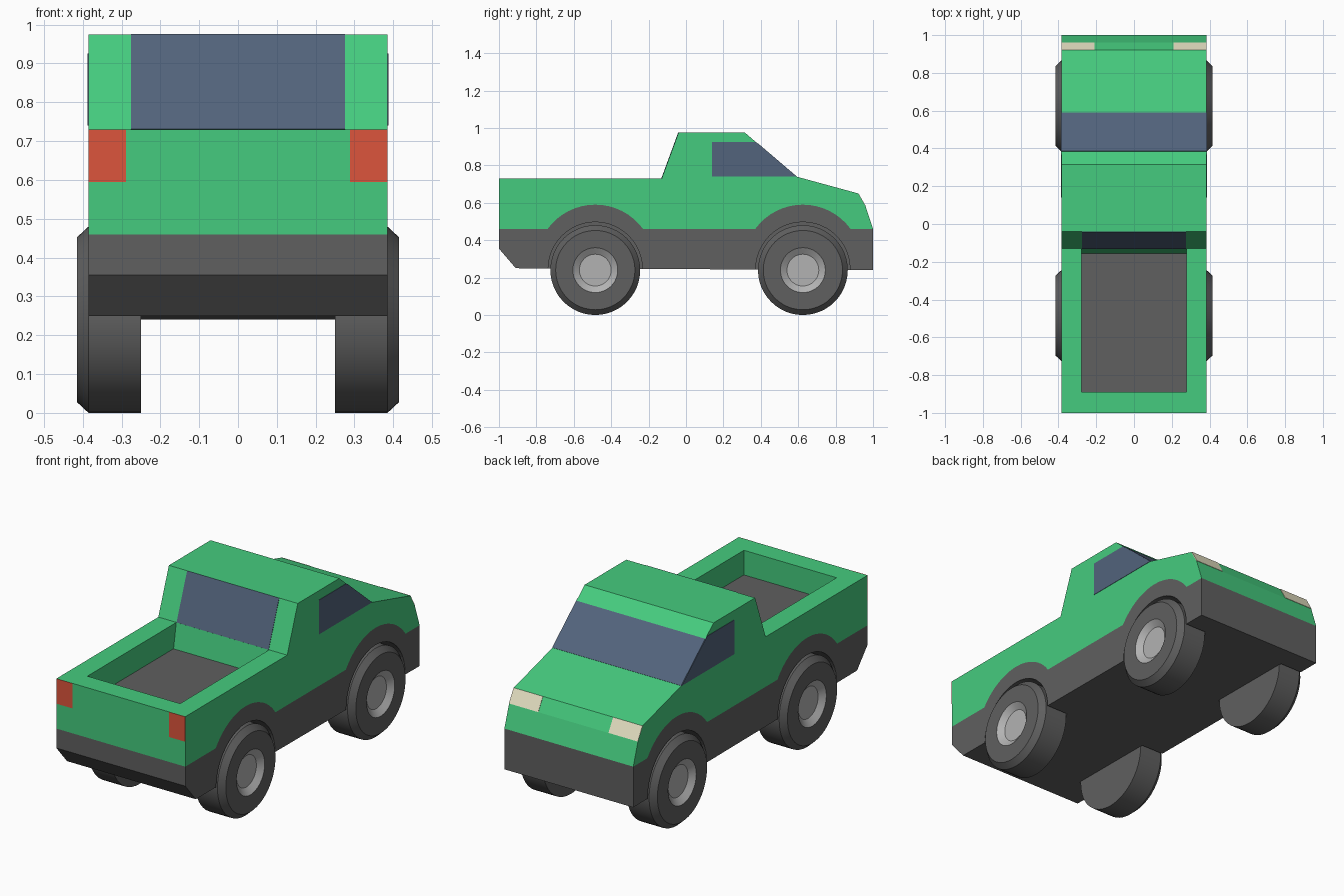
import bpy, bmesh, math
from mathutils import Vector

if "Cube" in bpy.data.objects:
    bpy.data.objects.remove(bpy.data.objects["Cube"])

W = 0.385                      # half width of the body
AXLES = (0.625, -0.485)        # front and rear axle positions


def material(name, color):
    m = bpy.data.materials.new(name)
    m.diffuse_color = (*color, 1)
    m.use_nodes = True
    m.node_tree.nodes["Principled BSDF"].inputs["Base Color"].default_value = m.diffuse_color
    return m


GREEN = material("green paint", (0.06, 0.60, 0.21))
DARK = material("dark grey", (0.115, 0.115, 0.115))
GLASS = material("glass", (0.085, 0.125, 0.20))
RED = material("tail red", (0.72, 0.09, 0.045))
CREAM = material("lamp cream", (0.80, 0.76, 0.55))
METAL = material("rim grey", (0.45, 0.45, 0.45))


def finish(name, bm, mat):
    bmesh.ops.recalc_face_normals(bm, faces=bm.faces)
    me = bpy.data.meshes.new(name)
    bm.to_mesh(me)
    bm.free()
    ob = bpy.data.objects.new(name, me)
    bpy.context.collection.objects.link(ob)
    if mat:
        me.materials.append(mat)
    return ob


def prism(name, profile, x0, x1, mat=None):
    """Extrude a (y, z) outline from x0 to x1."""
    bm = bmesh.new()
    face = bm.faces.new([bm.verts.new((x0, y, z)) for y, z in profile])
    ext = bmesh.ops.extrude_face_region(bm, geom=[face])["geom"]
    bmesh.ops.translate(bm, vec=(x1 - x0, 0, 0),
                        verts=[v for v in ext if isinstance(v, bmesh.types.BMVert)])
    return finish(name, bm, mat)


def panel(name, a, b, x0, x1, mat):
    """Thin plate lying just proud of the body edge from a to b in (y, z)."""
    d = (Vector(b) - Vector(a)).normalized()
    n = Vector((-d.y, d.x)) * 0.002
    pts = [Vector(a) - n, Vector(b) - n, Vector(b) + n, Vector(a) + n]
    return prism(name, pts, x0, x1, mat)


def lathe(name, profile, y, z, side, mat=None, seg=48):
    """Revolve an (x, radius) profile about a sideways axle."""
    bm = bmesh.new()
    rings = []
    for x, r in profile:
        rings.append([bm.verts.new((side * x, y + r * math.cos(t), z + r * math.sin(t)))
                      for t in (2 * math.pi * i / seg for i in range(seg))])
    for p, q in zip(rings, rings[1:]):
        for i in range(seg):
            j = (i + 1) % seg
            bm.faces.new((p[i], p[j], q[j], q[i]))
    bm.faces.new(rings[0])
    bm.faces.new(rings[-1])
    return finish(name, bm, mat)


def cut(ob, cutter):
    m = ob.modifiers.new("cut", "BOOLEAN")
    m.operation = "DIFFERENCE"
    m.solver = "EXACT"
    m.object = cutter
    bpy.context.view_layer.objects.active = ob
    bpy.ops.object.modifier_apply(modifier=m.name)
    bpy.data.objects.remove(cutter)


# Belt line shared by body and chassis, rising over the wheel arches
belt = [(1, 0.46)]
a0 = math.asin((0.46 - 0.275) / 0.315)
for y in AXLES:
    for i in range(17):
        a = a0 + (math.pi - 2 * a0) * i / 16
        belt.append((y + 0.315 * math.cos(a), 0.275 + 0.315 * math.sin(a)))
belt.append((-1, 0.46))

# Painted body with the cargo bed cut out
body = prism("body", belt + [(-1, 0.73), (-0.13, 0.73), (-0.04, 0.975), (0.315, 0.975),
                             (0.59, 0.74), (0.92, 0.65), (0.96, 0.58)], -W, W, GREEN)
cut(body, prism("bed_cutter", [(-0.89, 0.594), (-0.155, 0.594), (-0.131, 0.73),
                               (-0.131, 0.8), (-0.89, 0.8)], -0.277, 0.277, GREEN))
prism("bed_floor", [(-0.89, 0.593), (-0.155, 0.593), (-0.155, 0.597), (-0.89, 0.597)],
      -0.277, 0.277, DARK)

# Lower chassis with wheel wells
chassis = prism("chassis", belt + [(-1, 0.355), (-0.91, 0.25), (1, 0.24)], -W, W, DARK)
for side in (-1, 1):
    for y in AXLES:
        cut(chassis, lathe("well_cutter", [(0.252, 0.252), (0.5, 0.252)], y, 0.245, side, DARK))

# Windscreen and rear window
panel("windscreen", (0.385, 0.915), (0.59, 0.74), -W, W, GLASS)
panel("rear_window", (-0.13, 0.73), (-0.04, 0.975), -0.275, 0.275, GLASS)

for side, tag in ((-1, "left"), (1, "right")):
    # Side windows and lights
    prism(tag + "_side_window", [(0.14, 0.74), (0.59, 0.74), (0.373, 0.925), (0.14, 0.925)],
          side * (W - 0.002), side * (W + 0.002), GLASS)
    panel(tag + "_headlight", (0.92, 0.65), (0.96, 0.58), side * 0.21, side * W, CREAM)
    panel(tag + "_tail_light", (-0.999, 0.595), (-0.999, 0.73), side * 0.288, side * W, RED)
    # Wheels: tyre with dished rim
    for y, end in zip(AXLES, ("front", "rear")):
        tyre = lathe(f"{end}_{tag}_tyre", [(0.25, 0.24), (0.385, 0.24), (0.415, 0.212),
                                           (0.415, 0.12), (0.38, 0.12)], y, 0.24, side, DARK)
        rim = lathe(f"{end}_{tag}_rim", [(0.379, 0.12), (0.415, 0.12), (0.39, 0.085)],
                    y, 0.24, side, METAL)
        for ob in (tyre, rim):
            bpy.ops.object.select_all(action="DESELECT")
            ob.select_set(True)
            bpy.context.view_layer.objects.active = ob
            bpy.ops.object.shade_smooth_by_angle(angle=math.radians(30))
